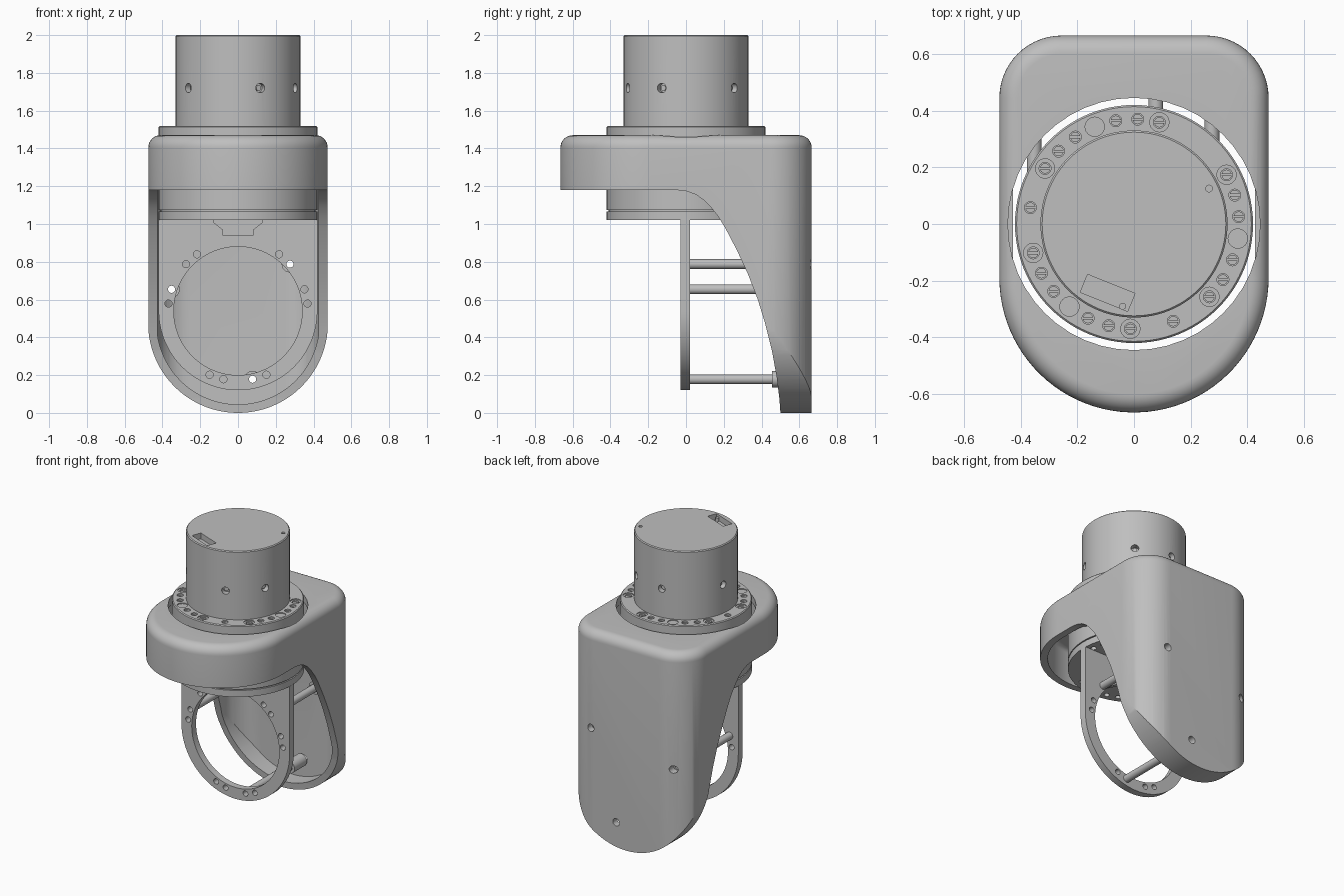
import bpy, bmesh
from math import sin, cos, pi, radians
from mathutils import Vector, Matrix

if "Cube" in bpy.data.objects:
    bpy.data.objects.remove(bpy.data.objects["Cube"])

metal = bpy.data.materials.new("satin grey metal")
metal.use_nodes = True
GREY = (0.52, 0.52, 0.52, 1)
metal.diffuse_color = GREY
metal.node_tree.nodes["Principled BSDF"].inputs["Base Color"].default_value = GREY


def finish(name, bm):
    bmesh.ops.recalc_face_normals(bm, faces=bm.faces)
    mesh = bpy.data.meshes.new(name)
    bm.to_mesh(mesh)
    bm.free()
    mesh.materials.append(metal)
    obj = bpy.data.objects.new(name, mesh)
    bpy.context.collection.objects.link(obj)
    return obj


def add_loft(bm, rings):
    """Skin equal rings of points and cap both ends."""
    loops = [[bm.verts.new(p) for p in ring] for ring in rings]
    n = len(loops[0])
    for a, b in zip(loops, loops[1:]):
        for i in range(n):
            j = (i + 1) % n
            bm.faces.new((a[i], a[j], b[j], b[i]))
    bm.faces.new(loops[0])
    bm.faces.new(loops[-1])


def loft(name, rings):
    bm = bmesh.new()
    add_loft(bm, rings)
    return finish(name, bm)


def arc(cx, cy, r, start, end, n):
    angles = [radians(start + (end - start) * i / n) for i in range(n + 1)]
    return [(cx + r * cos(a), cy + r * sin(a)) for a in angles]


def lathe(name, profile, n=96):
    turns = [2 * pi * i / n for i in range(n)]
    return loft(name, [[(r * cos(a), r * sin(a), z) for a in turns] for r, z in profile])


def prism_y(name, pts, y0, y1):
    return loft(name, [[(x, y, z) for x, z in pts] for y in (y0, y1)])


def rods(name, specs, n=24):
    """One mesh of cylinders, each given as start, end, radius."""
    bm = bmesh.new()
    for start, end, r in specs:
        start, end = Vector(start), Vector(end)
        axis = end - start
        turn = Vector((0, 0, 1)).rotation_difference(axis).to_matrix().to_4x4()
        bmesh.ops.create_cone(bm, cap_ends=True, segments=n, radius1=r, radius2=r,
                              depth=axis.length,
                              matrix=Matrix.Translation((start + end) / 2) @ turn)
    return finish(name, bm)


def combine(obj, other, operation="DIFFERENCE"):
    mod = obj.modifiers.new("cut", "BOOLEAN")
    mod.solver = "EXACT"
    mod.operation = operation
    mod.object = other
    bpy.context.view_layer.objects.active = obj
    bpy.ops.object.modifier_apply(modifier=mod.name)
    bpy.data.objects.remove(other)


def polar(r, degrees, z):
    return Vector((r * cos(radians(degrees)), r * sin(radians(degrees)), z))


# Shared layout: ring plate bolt circle and the three standoffs
RING_Z, BOLT_R = 0.54, 0.37
bolt_angles = [base + step for base in (0, 120, 240) for step in (6, 18, 42, 54)]
bolts = [(BOLT_R * cos(radians(a)), RING_Z + BOLT_R * sin(radians(a))) for a in bolt_angles]
standoffs = [bolts[i] for i in (2, 6, 10)]


# Shell: rounded outline raised to a filleted top, round at the bottom, hollow
def outline(inset, z):
    pts = arc(0, -0.19, 0.475 - inset, 180, 360, 47)
    pts += arc(0.255, 0.445, 0.22 - inset, 0, 90, 14)
    pts += arc(-0.255, 0.445, 0.22 - inset, 90, 180, 14)
    return [(x, y, z) for x, y in pts]


def shell_solid(name, inset, bottom, top, fillet):
    rings = [outline(inset, bottom)]
    for i in range(9):
        a = pi / 2 * i / 8
        rings.append(outline(inset + fillet * (1 - cos(a)), top - fillet * (1 - sin(a))))
    return loft(name, rings)


def round_end(r):
    front = arc(0, 0.476, r, 180, 360, 61) + [(r, 1.6), (-r, 1.6)]
    return prism_y("round_end", front, -1.2, 1.2)


# Swept opening through the sides, cut before the lower end is rounded
curve = [(-1.1, -0.3), (-1.1, 1.18), (-0.05, 1.18), (0.0, 1.174), (0.05, 1.157),
         (0.09, 1.13), (0.13, 1.09), (0.17, 1.04), (0.21, 0.975), (0.27, 0.86),
         (0.33, 0.73), (0.38, 0.6), (0.42, 0.47), (0.455, 0.33), (0.48, 0.19),
         (0.494, 0.08), (0.5, 0), (0.5, -0.3)]
shell = shell_solid("shell", 0, -0.02, 1.47, 0.065)
combine(shell, loft("side_opening", [[(x, y, z) for y, z in curve] for x in (-1, 1)]))
combine(shell, round_end(0.476), "INTERSECT")
cavity = shell_solid("cavity", 0.048, -0.05, 1.42, 0.03)
combine(cavity, round_end(0.431), "INTERSECT")
combine(shell, cavity)
combine(shell, rods("top_hole", [((0, 0, 1.25), (0, 0, 1.6), 0.445)], 48))
combine(shell, rods("back_holes", [((x, 0.52, z), (x, 0.8, z), 0.026) for x, z in standoffs]))

# Housing: wide drum with a seam groove, seated inside the shell
housing = lathe("housing", [(0.42, 1.02), (0.42, 1.066), (0.41, 1.066), (0.41, 1.074),
                            (0.42, 1.074), (0.42, 1.514), (0.414, 1.52)])
groups = [[centre + 12 * k for k in range(-3, 4)] for centre in (112, -8, -128)]
pockets = [g[k] for g in groups for k in (0, 3, 6)]
screw_angles = [g[k] for g in groups for k in (0, 1, 2, 4, 5, 6)] + [171, -68]
combine(housing, rods("pockets", [(polar(0.37, a, 1.514), polar(0.37, a, 1.55), 0.034)
                                  for a in pockets]))
combine(housing, rods("screw_holes", [(polar(0.37, a, 1.5), polar(0.37, a, 1.55), 0.021)
                                      for a in screw_angles]))
combine(housing, rods("under_holes", [(polar(0.37, a, 1.0), polar(0.37, a, 1.05), 0.018)
                                      for a in bolt_angles]))

# Slotted screw heads around the flange
bm = bmesh.new()
for a in screw_angles:
    spot = polar(0.37, a, 0)
    for side in (0, 180):
        half = arc(0, 0, 0.018, side + 10, side + 170, 10)
        add_loft(bm, [[(spot.x + x, spot.y + y, z) for x, y in half] for z in (1.499, 1.513)])
flange_screws = finish("flange_screws", bm)

# Motor can with radial set screws and a connector recess in its lid
motor = lathe("motor_can", [(0.33, 1.505), (0.33, 1.994), (0.324, 2.0)])
set_angles = [base + step for base in (0, 120, 240) for step in (-69, -23)]
combine(motor, rods("set_holes", [(polar(0.29, a, 1.72), polar(0.36, a, 1.72), 0.025)
                                  for a in set_angles]))
set_screws = rods("set_screws", [(polar(0.28, a, 1.72), polar(0.306, a, 1.72), 0.014)
                                 for a in set_angles])
turn = Matrix.Translation((-0.093, -0.243, 0)) @ Matrix.Rotation(radians(-22), 4, "Z")
corners = [(-0.09, -0.034), (0.09, -0.034), (0.09, 0.034), (-0.09, 0.034)]
combine(motor, loft("recess", [[turn @ Vector((x, y, z)) for x, y in corners]
                               for z in (1.96, 2.05)]))
combine(motor, rods("lid_hole", [((0.265, 0.125, 1.97), (0.265, 0.125, 2.05), 0.012)]))
connector = rods("connector_pin", [((-0.04, -0.29, 1.95), (-0.04, -0.29, 1.985), 0.012)])

# Ring plate hanging below the housing
plate_outline = arc(0, RING_Z, 0.42, 180, 360, 64) + [(0.42, 1.021), (-0.42, 1.021)]
plate = prism_y("ring_plate", plate_outline, -0.028, 0.02)
combine(plate, rods("bore", [((0, -0.2, RING_Z), (0, 0.2, RING_Z), 0.34)], 96))
combine(plate, rods("bolt_holes", [((x, -0.2, z), (x, 0.2, z), 0.019) for x, z in bolts]))
notch = [(-0.13, 1.03), (-0.13, 1.01), (-0.08, 0.97), (-0.08, 0.94),
         (0.08, 0.94), (0.08, 0.97), (0.13, 1.01), (0.13, 1.03)]
combine(plate, prism_y("notch", notch, -0.1, -0.02))

# Hollow standoffs with a collar at the shell end
posts = rods("standoffs", [((x, 0.02, z), (x, 0.58, z), 0.026) for x, z in standoffs])
combine(posts, rods("collars", [((x, 0.455, z), (x, 0.592, z), 0.044) for x, z in standoffs]),
        "UNION")
combine(posts, rods("bores", [((x, -0.1, z), (x, 0.7, z), 0.019) for x, z in standoffs]))

# Smooth curved faces, crisp edges
bpy.ops.object.select_all(action="DESELECT")
for obj in (shell, housing, flange_screws, motor, set_screws, connector, plate, posts):
    obj.select_set(True)
bpy.context.view_layer.objects.active = shell
bpy.ops.object.shade_smooth_by_angle(angle=radians(30))
